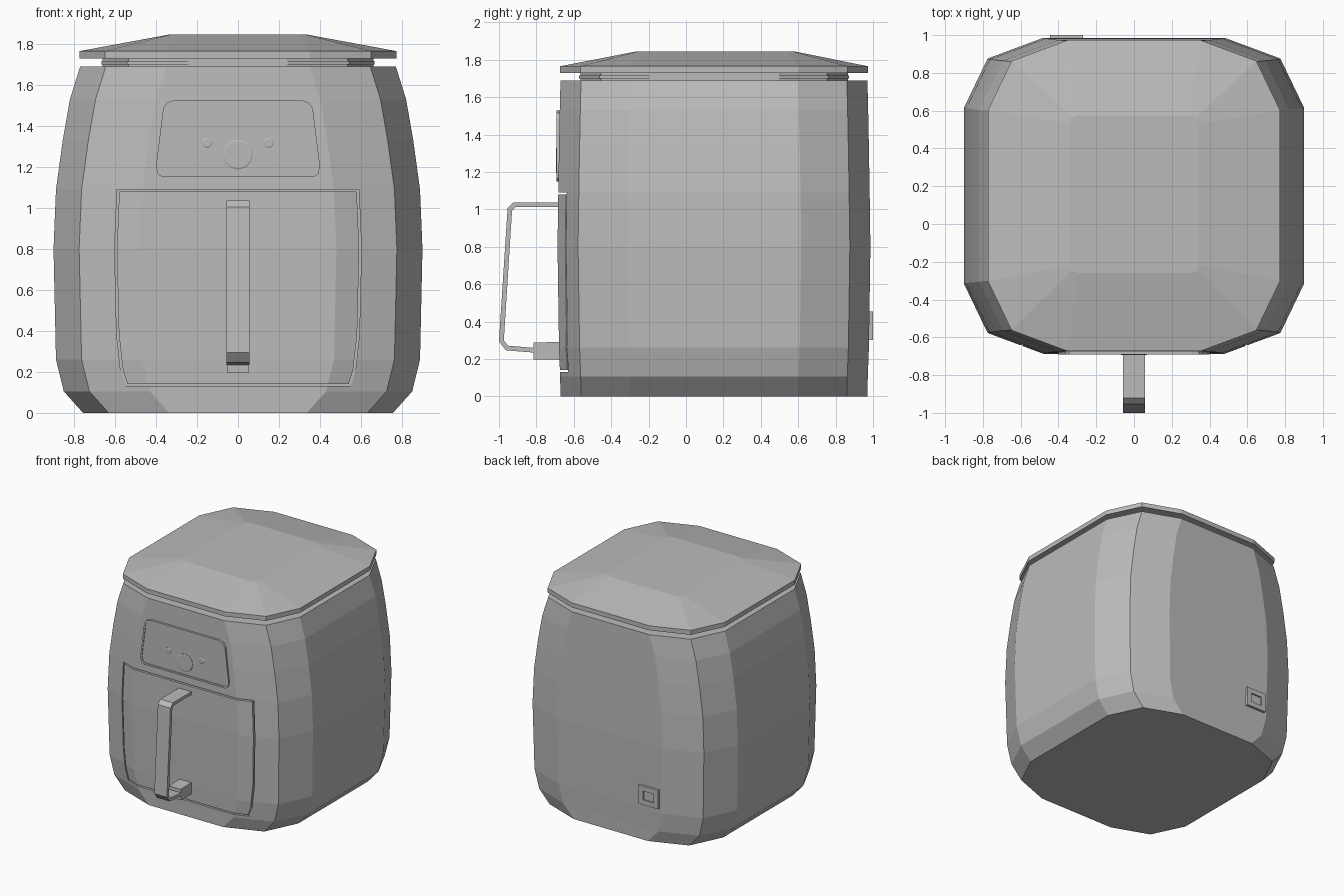
import bpy
import bmesh
from math import cos, sin, tau

cube = bpy.data.objects.get("Cube")
if cube:
    bpy.data.objects.remove(cube, do_unlink=True)

grey = bpy.data.materials.new("appliance grey")
grey.use_nodes = True
GREY = (0.5, 0.5, 0.5, 1)
grey.diffuse_color = GREY
grey.node_tree.nodes["Principled BSDF"].inputs["Base Color"].default_value = GREY


def finish(name, bm):
    bmesh.ops.recalc_face_normals(bm, faces=bm.faces)
    mesh = bpy.data.meshes.new(name)
    bm.to_mesh(mesh)
    bm.free()
    mesh.materials.append(grey)
    obj = bpy.data.objects.new(name, mesh)
    bpy.context.collection.objects.link(obj)
    return obj


def loft(name, loops, closed=False):
    """Skin a list of equal point loops; cap the ends, or join them in a ring."""
    bm = bmesh.new()
    rings = [[bm.verts.new(p) for p in loop] for loop in loops]
    n = len(rings[0])
    pairs = list(zip(rings, rings[1:] + rings[:1] if closed else rings[1:]))
    for a, b in pairs:
        for i in range(n):
            j = (i + 1) % n
            bm.faces.new((a[i], a[j], b[j], b[i]))
    if not closed:
        bm.faces.new(rings[0])
        bm.faces.new(rings[-1])
    return finish(name, bm)


def section(z, a, y0, y1, sx=0.125, sy=0.11, tx=0.42, ty=0.37):
    """Twelve-sided plan outline: half width a, depth y0 to y1."""
    half = [(a - tx, y0), (a - sx, y0 + sy), (a, y0 + ty),
            (a, y1 - ty), (a - sx, y1 - sy), (a - tx, y1)]
    return [(x, y, z) for x, y in half] + [(-x, y, z) for x, y in reversed(half)]


def at_y(outline, y):
    return [(x, y, z) for x, z in outline]


def mirrored(half):
    return half + [(-x, z) for x, z in reversed(half)]


def shrink(outline, d):
    """Pull an outline towards its middle by about d."""
    cz = (min(z for x, z in outline) + max(z for x, z in outline)) / 2
    w = max(x for x, z in outline)
    cx = (w + min(x for x, z in outline)) / 2
    h = max(z for x, z in outline) - cz
    kx, kz = 1 - d / (w - cx), 1 - d / h
    return [(cx + (x - cx) * kx, cz + (z - cz) * kz) for x, z in outline]


def disc(name, x, z, r, y0, y1, sides):
    ring = [(x + r * cos(tau * i / sides), z + r * sin(tau * i / sides)) for i in range(sides)]
    rim = shrink(ring, 0.006)
    return loft(name, [at_y(ring, y0), at_y(ring, y1 + 0.003), at_y(rim, y1)])


# Barrel-shaped housing: height, half width, front and back bulge
profile = [(0, 0.756, 0), (0.105, 0.85, 0.002), (0.26, 0.888, 0.008), (0.8, 0.9, 0.016),
           (1.09, 0.888, 0.012), (1.33, 0.855, 0.008), (1.53, 0.82, 0.004), (1.69, 0.77, 0)]
body = loft("body", [section(z, a, -0.671 - b, 0.97 + b) for z, a, b in profile])

# Groove around the drawer front, cut into the housing
drawer = mirrored([(0.55, 0.13), (0.572, 0.2), (0.592, 0.38), (0.602, 0.8), (0.59, 1.09)])
inner = shrink(drawer, 0.011)
cutter = loft("drawer_groove_cutter", [at_y(drawer, -0.8), at_y(drawer, -0.625),
                                       at_y(inner, -0.625), at_y(inner, -0.8)], closed=True)
cutter.hide_render = True
cutter.hide_viewport = True
cut = body.modifiers.new("drawer groove", 'BOOLEAN')
cut.operation = 'DIFFERENCE'
cut.solver = 'EXACT'
cut.object = cutter

# Recessed neck with a slim seal, and the faceted lid
loft("lid_neck", [section(z, 0.66, -0.565, 0.865) for z in (1.68, 1.74)])
loft("lid_seal", [section(z, 0.667, -0.572, 0.872) for z in (1.70, 1.716)])
loft("lid", [section(1.728, 0.773, -0.673, 0.973),
             section(1.765, 0.773, -0.673, 0.973),
             section(1.845, 0.34, -0.26, 0.575, 0.01, 0.01, 0.045, 0.045)])

# Control panel with a raised rim
panel = mirrored([(0.37, 1.15), (0.392, 1.165), (0.4, 1.205), (0.365, 1.485),
                  (0.345, 1.515), (0.305, 1.527)])
panel_in = shrink(panel, 0.014)
loft("control_panel", [at_y(panel, -0.66), at_y(panel, -0.692),
                       at_y(panel_in, -0.692), at_y(panel_in, -0.687)])
disc("control_knob", 0, 1.26, 0.072, -0.68, -0.694, 32)
for side, x in (("left", 0.15), ("right", -0.15)):
    disc(side + "_button", x, 1.317, 0.025, -0.68, -0.692, 16)

# Handle strap swept along its bent side profile
outer = [(-0.66, 1.037), (-0.922, 1.037), (-0.954, 1.005), (-1.0, 0.294),
         (-0.963, 0.246), (-0.80, 0.233)]
inside = [(-0.80, 0.258), (-0.952, 0.271), (-0.974, 0.3), (-0.93, 0.993),
          (-0.912, 1.012), (-0.66, 1.012)]
loft("handle", [[(x, y, z) for y, z in outer + inside] for x in (-0.057, 0.057)])

# Lower handle bracket
foot = [(-0.815, 0.197), (-0.66, 0.197), (-0.66, 0.292), (-0.815, 0.287)]
loft("handle_bracket", [[(x, y, z) for y, z in foot] for x in (-0.053, 0.053)])

# Cable socket plate on the back
socket = [(-0.446, 0.30), (-0.27, 0.30), (-0.27, 0.453), (-0.446, 0.453)]
socket_in = shrink(socket, 0.04)
loft("cable_socket", [at_y(socket, 0.96), at_y(socket, 1.0),
                      at_y(socket_in, 1.0), at_y(socket_in, 0.988)])
